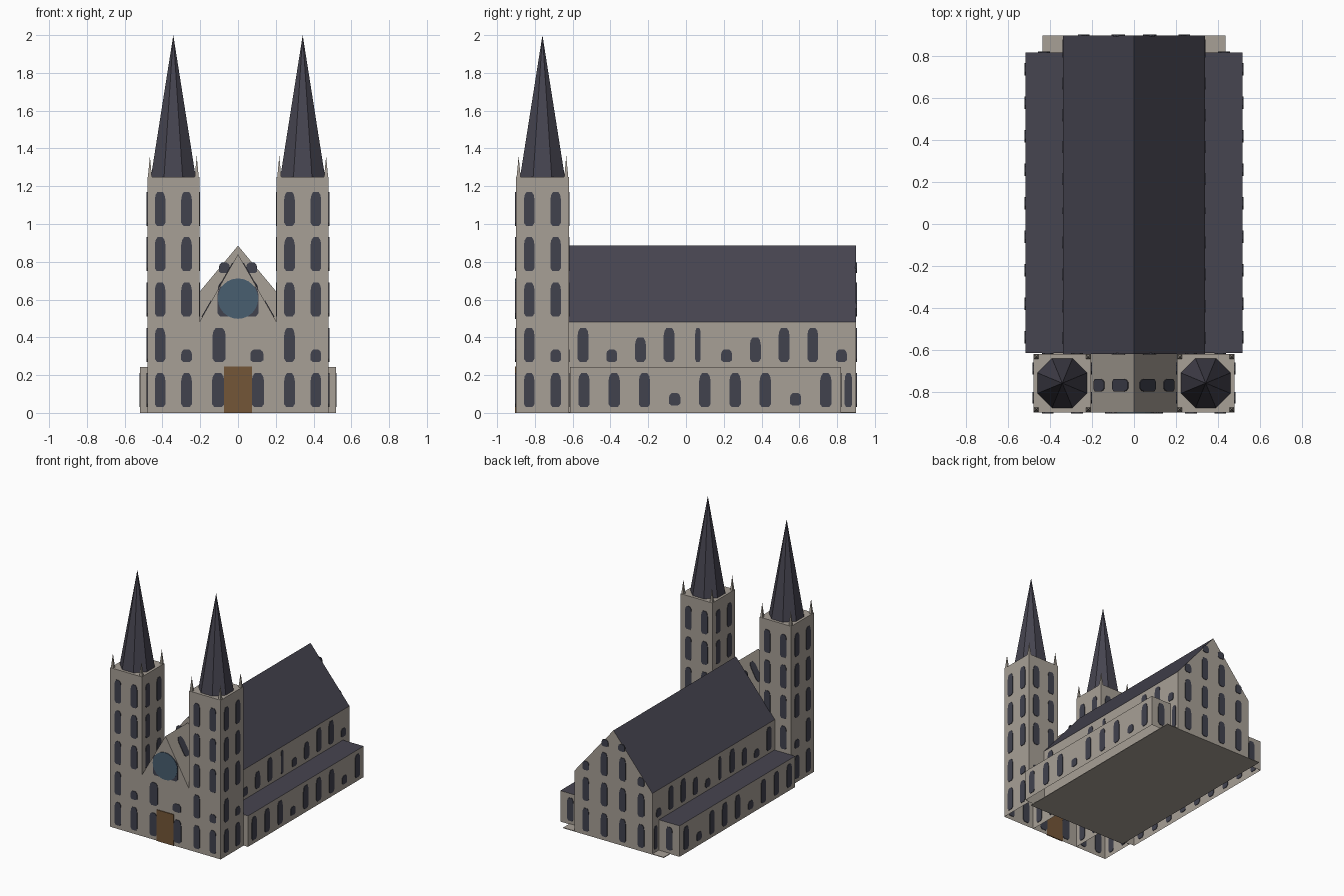
import bpy, bmesh, math
from mathutils import Vector

cube = bpy.data.objects.get("Cube")
if cube:
    bpy.data.objects.remove(cube, do_unlink=True)


def material(name, rgb):
    m = bpy.data.materials.new(name)
    m.use_nodes = True
    m.diffuse_color = (*rgb, 1)
    m.node_tree.nodes["Principled BSDF"].inputs["Base Color"].default_value = (*rgb, 1)
    return m


stone = material("stone", (0.39, 0.35, 0.305))
slate = material("slate", (0.061, 0.058, 0.08))
dark_glass = material("dark_glass", (0.052, 0.054, 0.076))
blue_glass = material("blue_glass", (0.065, 0.112, 0.162))
wood = material("wood", (0.175, 0.093, 0.039))

Z = Vector((0, 0, 1))
FRONT, BACK = Vector((0, -1, 0)), Vector((0, 1, 0))


def finish(name, bm, *mats):
    mesh = bpy.data.meshes.new(name)
    bm.to_mesh(mesh)
    bm.free()
    ob = bpy.data.objects.new(name, mesh)
    bpy.context.collection.objects.link(ob)
    for m in mats:
        mesh.materials.append(m)
    return ob


def extrude_outline(bm, points, offset):
    face = bm.faces.new([bm.verts.new(p) for p in points])
    new = bmesh.ops.extrude_face_region(bm, geom=[face], use_keep_orig=True)["geom"]
    bmesh.ops.translate(bm, vec=offset, verts=[g for g in new if isinstance(g, bmesh.types.BMVert)])
    bmesh.ops.recalc_face_normals(bm, faces=bm.faces)


def drop_faces(bm, rule):
    bm.normal_update()
    bmesh.ops.delete(bm, geom=[f for f in bm.faces if rule(f)], context="FACES")


def prism(profile, y0, y1):
    """Mirror a half outline in x and run it along y."""
    bm = bmesh.new()
    outline = profile + [(-x, z) for x, z in reversed(profile) if x > 0]
    extrude_outline(bm, [(x, y0, z) for x, z in outline], (0, y1 - y0, 0))
    return bm


def box(x0, x1, y0, y1, z0, z1):
    bm = bmesh.new()
    extrude_outline(bm, [(x0, y0, z0), (x1, y0, z0), (x1, y1, z0), (x0, y1, z0)], (0, 0, z1 - z0))
    return bm


def window(bm, foot, normal, height, width=0.056, up=Z):
    """Thin plate with a rounded head and clipped foot, set in a wall."""
    normal = Vector(normal).normalized()
    side = up.cross(normal)
    w, c = width / 2, min(0.04, height * 0.35)
    half = [(w * 0.6, 0), (w, c * 0.4), (w, height - c), (w * 0.85, height - c * 0.4), (w * 0.5, height)]
    shape = half + [(-u, v) for u, v in reversed(half)]
    start = Vector(foot) - normal * 0.004
    extrude_outline(bm, [start + side * u + up * v for u, v in shape], normal * 0.008)


def cone(bm, x, y, z0, z1, radius, sides, turn=0.0):
    ring = [bm.verts.new((x + radius * math.cos(turn + math.tau * i / sides),
                          y + radius * math.sin(turn + math.tau * i / sides), z0)) for i in range(sides)]
    tip = bm.verts.new((x, y, z1))
    for a, b in zip(ring, ring[1:] + ring[:1]):
        bm.faces.new((a, b, tip))
    bm.faces.new(ring[::-1])


TALL, LOW, MID = 0.18, 0.065, 0.13
ROWS = (0.03, 0.27, 0.51, 0.75, 0.99)
TX, TY, HX, HY, TOP = 0.3425, -0.76, 0.1375, 0.14, 1.25

# Towers with spires, corner pinnacles and windows
for name, s in (("left", 1), ("right", -1)):
    cx = s * TX
    bm = box(cx - HX, cx + HX, TY - HY, TY + HY, 0, TOP)
    drop_faces(bm, lambda f: f.normal.z < -0.5)
    finish(name + "_tower", bm, stone)

    bm = bmesh.new()
    cone(bm, cx, TY, TOP, 2.0, 0.128, 8, math.pi / 8)
    finish(name + "_spire", bm, slate)

    bm = bmesh.new()
    for px in (-1, 1):
        for py in (-1, 1):
            cone(bm, cx + px * 0.124, TY + py * 0.126, TOP, 1.36, 0.015, 4, math.pi / 4)
    finish(name + "_pinnacles", bm, stone)

    bm = bmesh.new()
    for row, z in enumerate(ROWS):
        for k in (-1, 1):
            h = LOW if row == 1 and k == 1 else TALL
            for d in (-1, 1):
                window(bm, (cx + k * 0.07, TY + d * HY, z), (0, d, 0), h)
                window(bm, (cx + d * HX, TY + k * 0.07, z), (d, 0, 0), h)
    finish(name + "_tower_windows", bm, dark_glass)

# Nave with slate on its two slopes
bm = prism([(0.338, 0), (0.338, 0.48), (0, 0.885)], -0.62, 0.9)
drop_faces(bm, lambda f: f.normal.z < -0.5)
for f in bm.faces:
    f.material_index = int(f.normal.z > 0.3)
finish("nave", bm, stone, slate)
finish("floor_slab", box(-0.437, 0.437, -0.65, 0.9, 0, 0.005), stone)

# Side aisles with flat slate tops
for name, s in (("left", 1), ("right", -1)):
    x0, x1 = sorted((s * 0.338, s * 0.518))
    bm = box(x0, x1, -0.615, 0.82, 0, 0.243)
    drop_faces(bm, lambda f: f.normal.z < -0.5 or f.normal.x * s < -0.5)
    for f in bm.faces:
        f.material_index = int(f.normal.z > 0.5)
    finish(name + "_aisle", bm, stone, slate)

    bm = bmesh.new()
    for i in range(9):
        low = i in (3, 7)
        window(bm, (s * 0.518, -0.54 + i * 0.16, 0.04 if low else 0.03), (s, 0, 0), LOW if low else TALL, 0.06)
    window(bm, (s * 0.43, 0.82, 0.03), BACK, TALL)
    finish(name + "_aisle_windows", bm, dark_glass)

    # Clerestory windows, in varied heights
    bm = bmesh.new()
    for i, h in enumerate((TALL, LOW, MID, TALL, TALL, LOW, MID, TALL, TALL, LOW)):
        window(bm, (s * 0.338, -0.545 + i * 0.152, 0.27), (s, 0, 0), h, 0.03 if i == 4 else 0.058)
    window(bm, (s * 0.338, 0.86, 0.03), (s, 0, 0), TALL, 0.04)
    finish(name + "_clerestory_windows", bm, dark_glass)

# Windows in the nave end walls
bm = bmesh.new()
for x in (-0.24, -0.08, 0.08, 0.24):
    outer = abs(x) > 0.2
    for z in ROWS[:2]:
        window(bm, (x, 0.9, z), BACK, TALL)
    window(bm, (x, 0.9, 0.51), BACK, 0.07 if outer else TALL)
    if not outer:
        window(bm, (x * 0.9, 0.9, 0.74), BACK, 0.055)
        window(bm, (x, -0.62, 0.51), FRONT, TALL)
        window(bm, (x * 0.9, -0.62, 0.74), FRONT, 0.055)
finish("nave_end_windows", bm, dark_glass)

# Entrance block between the towers, with a steep stone gable
bm = prism([(0.205, 0), (0.205, 0.48), (0, 0.84)], -0.9, -0.62)
drop_faces(bm, lambda f: f.normal.z < -0.5 or abs(f.normal.x) > 0.95 or f.normal.y > 0.5)
finish("entrance_block", bm, stone)

bm = bmesh.new()
for s in (-1, 1):
    window(bm, (s * 0.105, -0.9, 0.03), FRONT, TALL, 0.065)
    window(bm, (s * 0.1, -0.9, 0.27), FRONT, TALL if s < 0 else LOW, 0.07)
    window(bm, (s * 0.075, -0.9, 0.51), FRONT, 0.16, 0.065)
    slope = Vector((-s * 0.205, 0, 0.36)).normalized()
    out = Vector((s * 0.36, 0, 0.205))
    for t, length in ((0.03, 0.1), (0.21, 0.15)):
        window(bm, Vector((s * 0.205, -0.77, 0.48)) + slope * t, out, length, 0.06, slope)
finish("entrance_windows", bm, dark_glass)

# Round window and door
bm = bmesh.new()
R = 0.107
extrude_outline(bm, [(R * math.cos(math.tau * i / 24), -0.906, 0.605 + R * math.sin(math.tau * i / 24))
                     for i in range(24)], (0, 0.009, 0))
finish("round_window", bm, blue_glass)
finish("door", box(-0.074, 0.074, -0.906, -0.897, 0, 0.245), wood)
